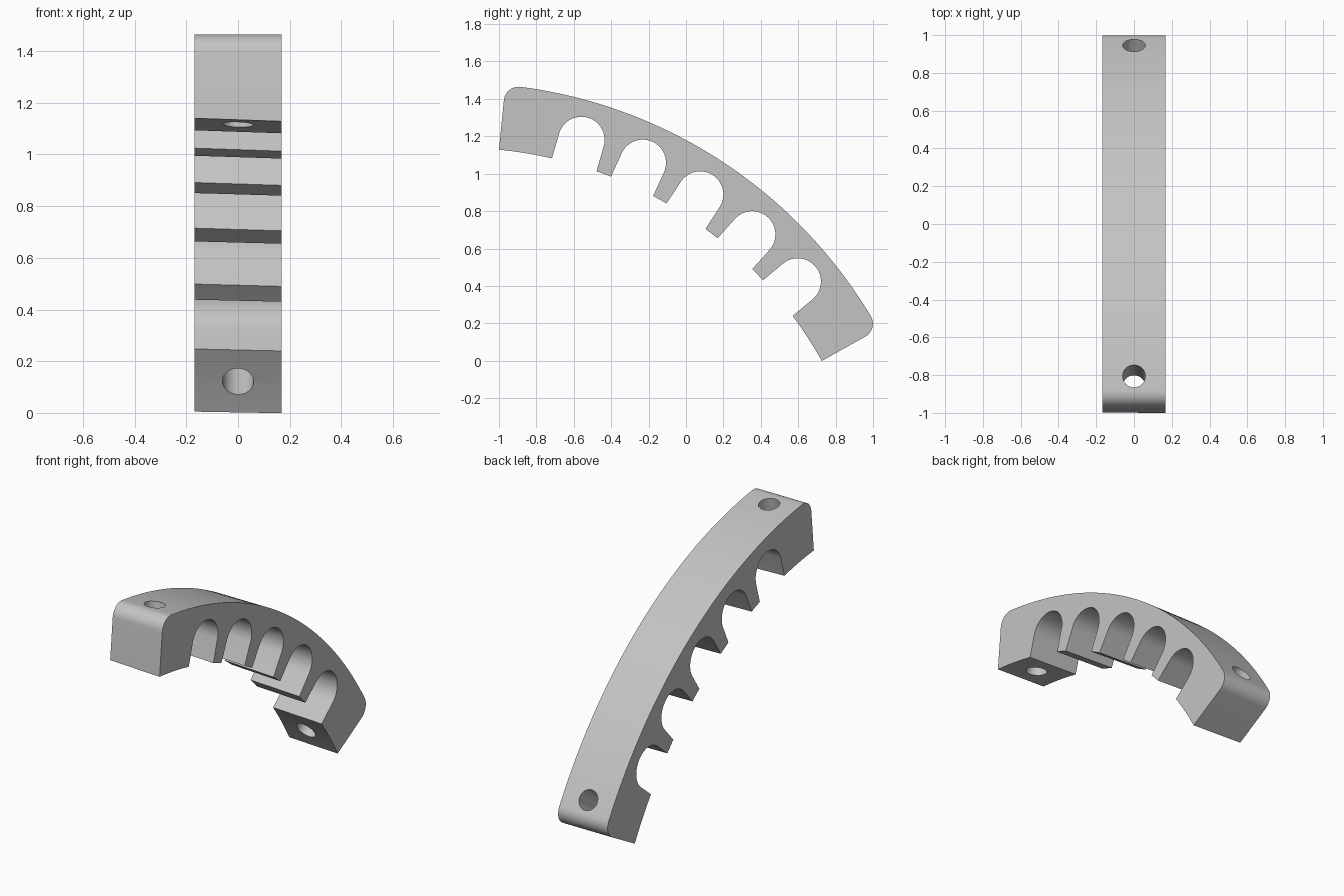
import bpy
import bmesh
from math import radians, sin, cos, asin, sqrt, pi
from mathutils import Vector, Matrix

if "Cube" in bpy.data.objects:
    bpy.data.objects.remove(bpy.data.objects["Cube"])

CENTRE = Vector((0, -1.217, -1.087))    # shared centre of the curved faces
OUTER, INNER = 2.573, 2.226
INNER_TAPER = 0.012                     # inner face is slightly conical
HALF_WIDTH = 0.168
MID, HALF_SPAN = radians(56.8), radians(27.6)
FILLET = 0.08
SLOT_COUNT, SLOT_STEP = 5, radians(8.51)
SLOT_RADIUS, SLOT_CENTRE = 0.124, 2.361
HOLE_RADIUS, HOLE_ANGLE = 0.06, radians(24)


def local(angle, along, across):
    """Point on the ray at angle: along the ray, then across it."""
    return (along * cos(angle) - across * sin(angle),
            along * sin(angle) + across * cos(angle))


def arc(radius, start, end, steps):
    return [local(start + (end - start) * i / steps, radius, 0)
            for i in range(steps + 1)]


def rounded_corner(end_angle, side, steps=10):
    """Fillet between the end face and the outer face."""
    along, across = sqrt((OUTER - FILLET) ** 2 - FILLET ** 2), -side * FILLET
    turn = [pi / 2 * i / steps for i in range(steps + 1)]
    return [local(end_angle, along + FILLET * sin(t),
                  across + side * FILLET * cos(t)) for t in turn]


def profile(inner):
    low, high = MID - HALF_SPAN, MID + HALF_SPAN
    edge = asin(SLOT_RADIUS / inner)
    points = []
    start = low
    # Inner face: lands alternating with round-ended slots
    for k in range(SLOT_COUNT):
        a = MID + (k - (SLOT_COUNT - 1) / 2) * SLOT_STEP
        points += arc(inner, start, a - edge, 4)
        for i in range(25):
            t = pi * i / 24
            points.append(local(a, SLOT_CENTRE + SLOT_RADIUS * sin(t),
                                -SLOT_RADIUS * cos(t)))
        start = a + edge
    points += arc(inner, start, high, 4)
    # Outer face between the two rounded corners
    points += rounded_corner(high, 1)
    points += arc(OUTER, high - 0.035, low + 0.035, 48)
    points += reversed(rounded_corner(low, -1))
    return points


def make_object(name, bm):
    bmesh.ops.recalc_face_normals(bm, faces=bm.faces)
    mesh = bpy.data.meshes.new(name)
    bm.to_mesh(mesh)
    bm.free()
    obj = bpy.data.objects.new(name, mesh)
    bpy.context.collection.objects.link(obj)
    return obj


# Curved slotted bar
bm = bmesh.new()
sides = []
for x, inner in ((-HALF_WIDTH, INNER + INNER_TAPER), (HALF_WIDTH, INNER)):
    sides.append([bm.verts.new(CENTRE + Vector((x, y, z)))
                  for y, z in profile(inner)])
count = len(sides[0])
bm.faces.new(sides[0])
bm.faces.new(sides[1][::-1])
for i in range(count):
    j = (i + 1) % count
    bm.faces.new((sides[0][i], sides[1][i], sides[1][j], sides[0][j]))
bar = make_object("slotted_arc_bar", bm)

grey = bpy.data.materials.new("light_grey")
grey.use_nodes = True
colour = (0.55, 0.55, 0.55, 1)
grey.diffuse_color = colour
grey.node_tree.nodes["Principled BSDF"].inputs["Base Color"].default_value = colour
bar.data.materials.append(grey)

# Radial bolt holes through both end blocks
bm = bmesh.new()
for side in (-1, 1):
    a = MID + side * HOLE_ANGLE
    y, z = local(a, (OUTER + INNER) / 2, 0)
    place = (Matrix.Translation(CENTRE + Vector((0, y, z)))
             @ Matrix.Rotation(a - pi / 2, 4, 'X'))
    bmesh.ops.create_cone(bm, cap_ends=True, segments=40, radius1=HOLE_RADIUS,
                          radius2=HOLE_RADIUS, depth=0.6, matrix=place)
cutter = make_object("hole_cutter", bm)
cutter.data.materials.append(grey)
cutter.hide_render = True

cut = bar.modifiers.new("bolt_holes", 'BOOLEAN')
cut.operation = 'DIFFERENCE'
cut.solver = 'EXACT'
cut.object = cutter
bpy.ops.object.select_all(action='DESELECT')
bpy.context.view_layer.objects.active = bar
bar.select_set(True)
bpy.ops.object.modifier_apply(modifier=cut.name)
bpy.data.objects.remove(cutter)
bpy.ops.object.shade_smooth_by_angle(angle=radians(30))
